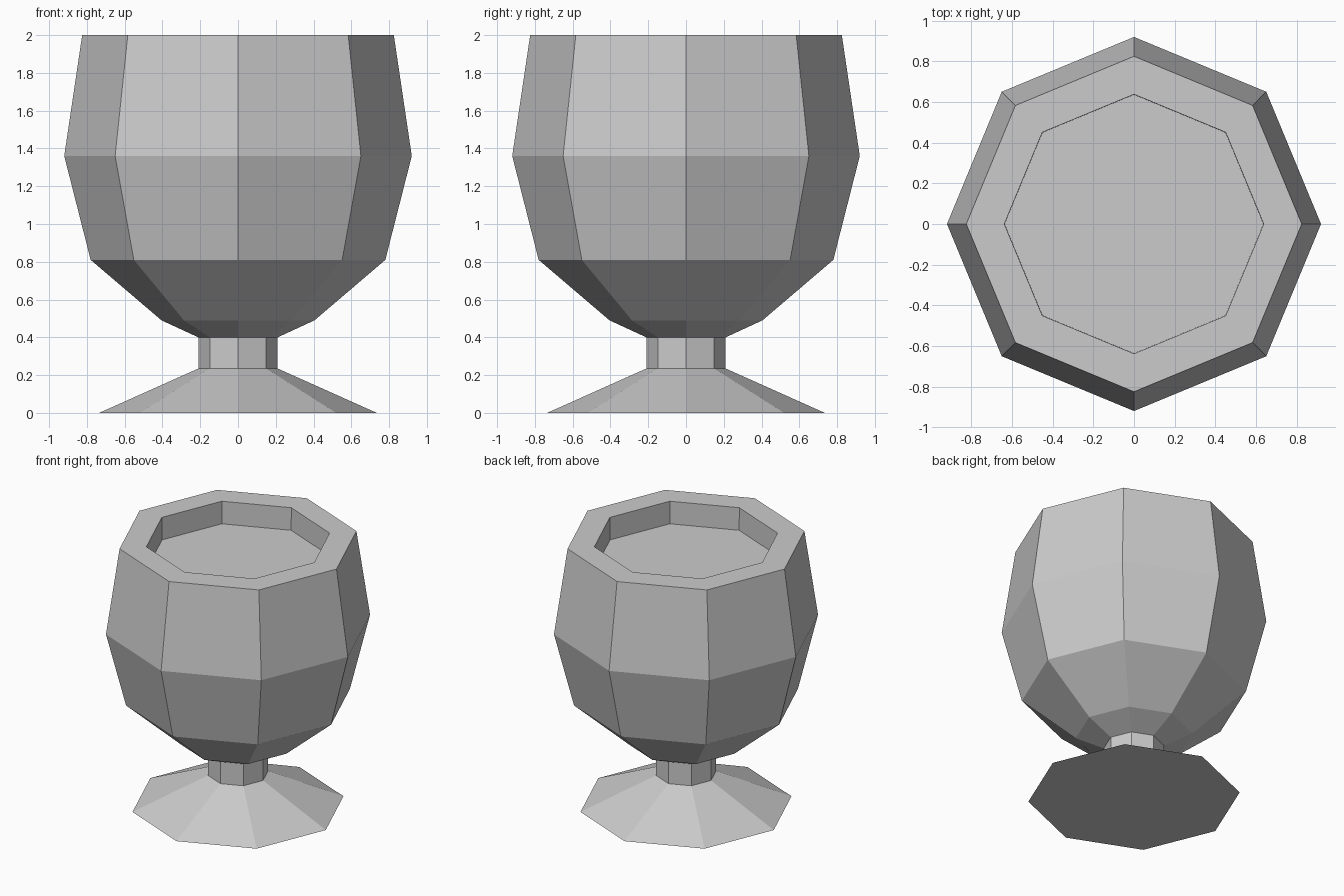
import bpy
import bmesh
import math

cube = bpy.data.objects.get("Cube")
if cube:
    bpy.data.objects.remove(cube, do_unlink=True)

SIDES = 8

# Single grey material
GREY = (0.6, 0.6, 0.6, 1.0)
grey = bpy.data.materials.new("plain grey")
grey.use_nodes = True
grey.diffuse_color = GREY
grey.node_tree.nodes["Principled BSDF"].inputs["Base Color"].default_value = GREY


def lathe(name, profile):
    """Turn (radius, height) points into a closed, flat-sided solid."""
    bm = bmesh.new()
    rings = []
    for radius, height in profile:
        angles = [math.tau * i / SIDES for i in range(SIDES)]
        rings.append([bm.verts.new((radius * math.cos(a), radius * math.sin(a), height))
                      for a in angles])
    for low, high in zip(rings, rings[1:]):
        for i in range(SIDES):
            j = (i + 1) % SIDES
            bm.faces.new((low[i], low[j], high[j], high[i]))
    bm.faces.new(rings[0][::-1])
    bm.faces.new(rings[-1])
    bmesh.ops.recalc_face_normals(bm, faces=bm.faces)
    mesh = bpy.data.meshes.new(name)
    bm.to_mesh(mesh)
    bm.free()
    mesh.materials.append(grey)
    obj = bpy.data.objects.new(name, mesh)
    bpy.context.collection.objects.link(obj)
    return obj


# Goblet: flared foot, short stem, faceted bowl, flat rim and shallow recess
lathe("goblet", [
    (0.735, 0.0), (0.21, 0.235),
    (0.21, 0.40), (0.405, 0.49), (0.78, 0.81), (0.92, 1.36), (0.825, 2.0),
    (0.638, 2.0), (0.636, 1.83),
])
